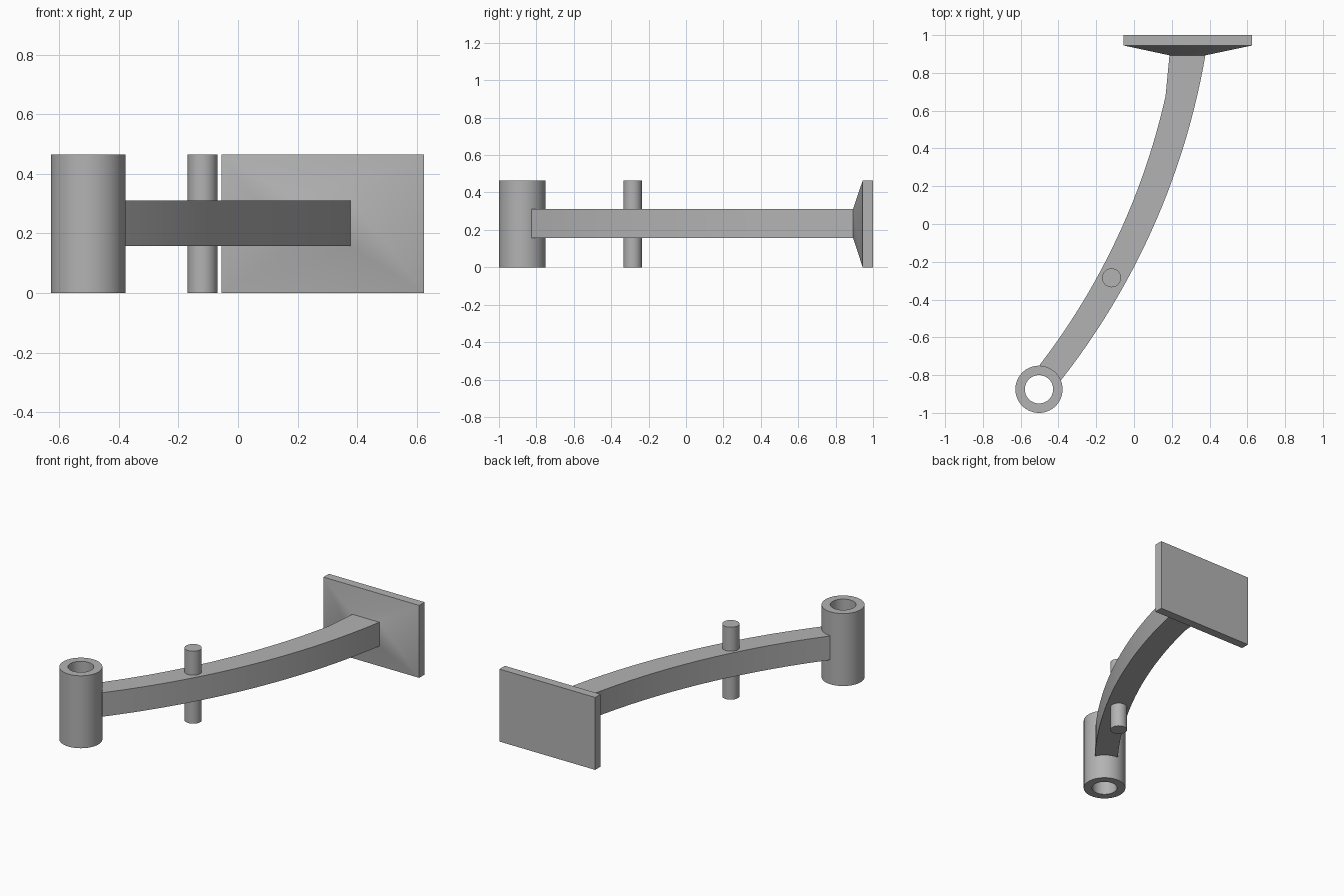
import bpy, bmesh, math
from mathutils import Vector

cube = bpy.data.objects.get("Cube")
if cube:
    bpy.data.objects.remove(cube, do_unlink=True)

HEIGHT = 0.465
ARM_LOW, ARM_HIGH = 0.157, 0.311

grey = bpy.data.materials.new("plain grey")
grey.use_nodes = True
grey.diffuse_color = (0.45, 0.45, 0.45, 1)
grey.node_tree.nodes["Principled BSDF"].inputs["Base Color"].default_value = grey.diffuse_color


def finish(name, bm):
    bmesh.ops.recalc_face_normals(bm, faces=bm.faces)
    mesh = bpy.data.meshes.new(name)
    bm.to_mesh(mesh)
    bm.free()
    mesh.materials.append(grey)
    obj = bpy.data.objects.new(name, mesh)
    bpy.context.collection.objects.link(obj)
    bpy.ops.object.select_all(action='DESELECT')
    obj.select_set(True)
    bpy.context.view_layer.objects.active = obj
    bpy.ops.object.shade_smooth_by_angle(angle=math.radians(30))
    return obj


def rectangle(bm, x0, x1, y, z0, z1):
    return [bm.verts.new(p) for p in ((x0, y, z0), (x1, y, z0), (x1, y, z1), (x0, y, z1))]


def bridge(bm, a, b):
    for i in range(len(a)):
        j = (i + 1) % len(a)
        bm.faces.new((a[i], a[j], b[j], b[i]))


def arc(start, end, sagitta, steps=24):
    """Circular arc bulging to the right of the start-to-end direction."""
    a, b = Vector(start), Vector(end)
    along = (b - a).normalized()
    side = Vector((along.y, -along.x))
    half = (b - a).length / 2
    radius = (half ** 2 + sagitta ** 2) / (2 * sagitta)
    sweep = math.asin(half / radius)
    centre = (a + b) / 2 + side * (sagitta - radius)
    angles = [sweep * (2 * i / steps - 1) for i in range(steps + 1)]
    return [centre + radius * (side * math.cos(t) + along * math.sin(t)) for t in angles]


def circle(bm, centre, radius, z, count=64):
    return [bm.verts.new((centre[0] + radius * math.cos(math.tau * i / count),
                          centre[1] + radius * math.sin(math.tau * i / count), z))
            for i in range(count)]


# Hollow pivot sleeve
bm = bmesh.new()
rings = [circle(bm, (-0.503, -0.875), r, z)
         for r, z in ((0.125, 0), (0.125, HEIGHT), (0.075, HEIGHT), (0.075, 0))]
for i in range(4):
    bridge(bm, rings[i], rings[(i + 1) % 4])
finish("pivot_sleeve", bm)

# Solid pin through the arm
bm = bmesh.new()
low, high = [circle(bm, (-0.119, -0.285), 0.05, z) for z in (0, HEIGHT)]
bridge(bm, low, high)
bm.faces.new(low)
bm.faces.new(high)
finish("cross_pin", bm)

# Curved arm, with a short straight run on its inner edge
inner = arc((-0.5, -0.747), (0.167, 0.677), 0.086) + [Vector((0.188, 0.895))]
outer = arc((-0.385, -0.825), (0.378, 0.895), 0.117, len(inner) - 1)
bm = bmesh.new()
sections = []
for p, q in zip(inner, outer):
    sections.append([bm.verts.new((v.x, v.y, z))
                     for v, z in ((p, ARM_LOW), (q, ARM_LOW), (q, ARM_HIGH), (p, ARM_HIGH))])
for a, b in zip(sections, sections[1:]):
    bridge(bm, a, b)
bm.faces.new(sections[0])
bm.faces.new(sections[-1])
finish("curved_arm", bm)

# Mounting plate with a shallow taper down to the arm
bm = bmesh.new()
back = rectangle(bm, -0.055, 0.625, 1.0, 0, HEIGHT)
rim = rectangle(bm, -0.055, 0.625, 0.945, 0, HEIGHT)
neck = rectangle(bm, 0.188, 0.378, 0.893, ARM_LOW, ARM_HIGH)
bm.faces.new(back)
bridge(bm, back, rim)
bridge(bm, rim, neck)
finish("mounting_plate", bm)
